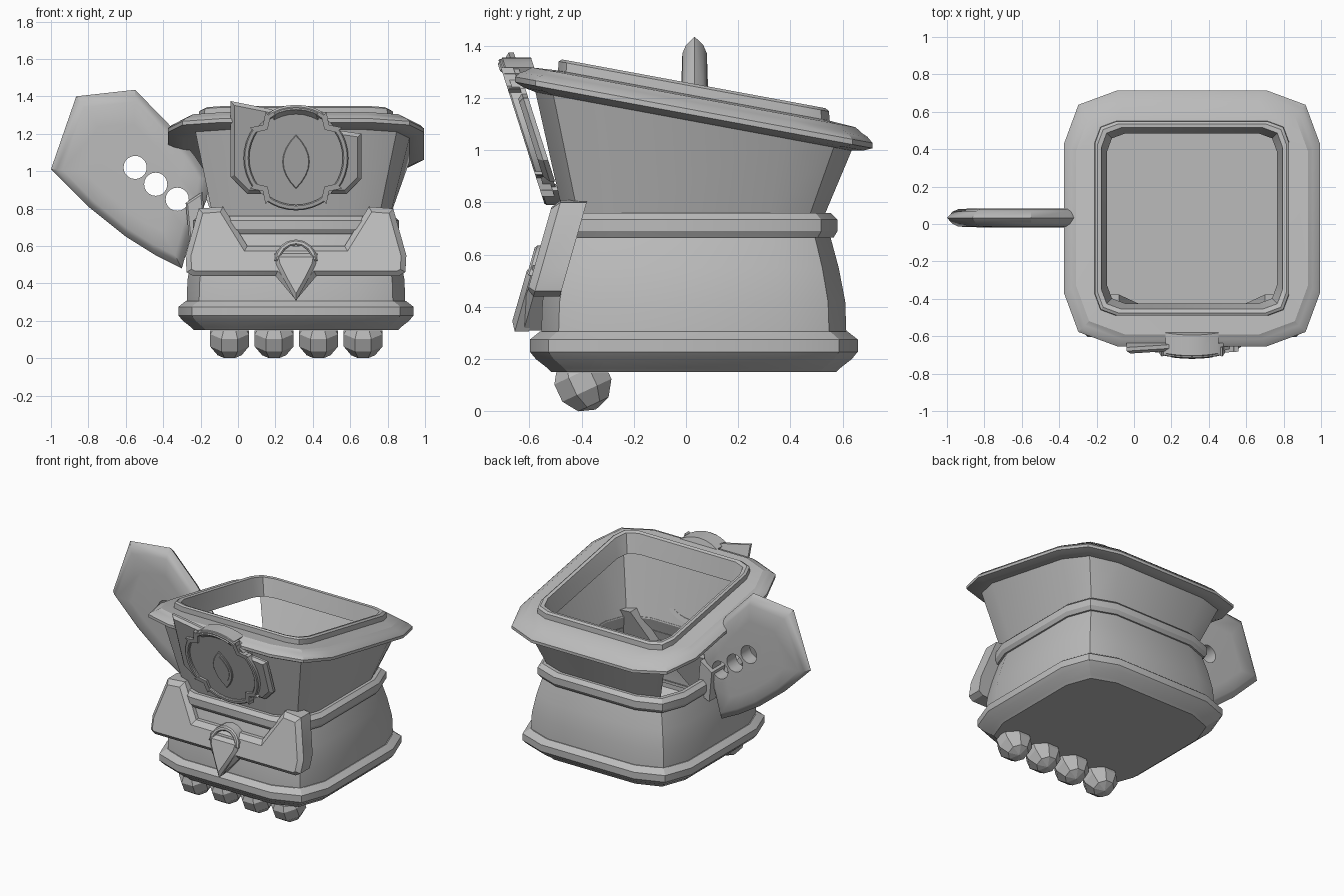
import bpy, bmesh, math
from mathutils import Matrix

if "Cube" in bpy.data.objects:
    bpy.data.objects.remove(bpy.data.objects["Cube"])

CX, CY = 0.31, 0.03
mat = bpy.data.materials.new("plain_grey")
mat.diffuse_color = (0.5, 0.5, 0.5, 1)
mat.use_nodes = True
mat.node_tree.nodes["Principled BSDF"].inputs["Base Color"].default_value = mat.diffuse_color


def finish(name, bm, angle=25):
    bmesh.ops.recalc_face_normals(bm, faces=bm.faces)
    me = bpy.data.meshes.new(name)
    bm.to_mesh(me)
    bm.free()
    ob = bpy.data.objects.new(name, me)
    bpy.context.collection.objects.link(ob)
    me.materials.append(mat)
    bpy.ops.object.select_all(action='DESELECT')
    ob.select_set(True)
    bpy.context.view_layer.objects.active = ob
    bpy.ops.object.shade_smooth_by_angle(angle=math.radians(angle))
    return ob


def section(h, c, m):
    """Square section whose corners have two facets."""
    pts = []
    for k in range(4):
        a = k * math.pi / 2
        for x, y in ((h, h - c), (h - m, h - m), (h - c, h)):
            pts.append((x * math.cos(a) - y * math.sin(a), x * math.sin(a) + y * math.cos(a)))
    return pts


def loft(name, rings, height=lambda y, z: z, skip=(), cap=False, closed=False):
    """rings: (half width, height, corner ratio)"""
    bm = bmesh.new()
    loops = []
    for h, z, r in rings:
        loops.append([bm.verts.new((CX + x, CY + y, height(CY + y, z)))
                      for x, y in section(h, r * h, 0.27 * r * h)])
    pairs = list(zip(loops, loops[1:])) + ([(loops[-1], loops[0])] if closed else [])
    for a, b in pairs:
        for i in range(12):
            if i not in skip:
                j = (i + 1) % 12
                bm.faces.new((a[i], a[j], b[j], b[i]))
    if cap:
        bm.faces.new(loops[0])
    return finish(name, bm)


def plate(name, outline, w0, w1, a, b, bevel=0.0):
    """Outline in x, z, extruded from depth w0 to w1 ahead of the plane y = a + b z."""
    bm = bmesh.new()
    back, front = [[bm.verts.new((x, a + b * z - w, z)) for x, z in outline] for w in (w0, w1)]
    n = len(outline)
    bm.faces.new(back)
    f = bm.faces.new(front)
    for i in range(n):
        j = (i + 1) % n
        bm.faces.new((back[i], back[j], front[j], front[i]))
    if bevel:
        bmesh.ops.recalc_face_normals(bm, faces=bm.faces)
        bmesh.ops.bevel(bm, geom=list(f.edges), offset=bevel, segments=1, affect='EDGES')
    return finish(name, bm)


def arc(cx, cz, r, a0, a1, n):
    return [(cx + r * math.cos(math.radians(a0 + (a1 - a0) * i / n)),
             cz + r * math.sin(math.radians(a0 + (a1 - a0) * i / n))) for i in range(n + 1)]


# Body: base band, lower wall, waist band
R = 0.42
loft("base_band", [(0.545, 0.15, R), (0.56, 0.165, R), (0.605, 0.20, R), (0.628, 0.228, R),
                   (0.628, 0.275, R), (0.59, 0.305, R), (0.575, 0.305, R)], cap=True)
loft("lower_wall", [(0.585, 0.28, R), (0.58, 0.42, R), (0.555, 0.55, R), (0.52, 0.68, R), (0.50, 0.75, R)])
loft("waist_band", [(0.52, 0.665, R), (0.535, 0.665, R), (0.55, 0.69, R), (0.55, 0.735, R),
                    (0.525, 0.76, R), (0.50, 0.76, R)])


# Flared upper wall up to the tilted rim, open on the left
def tilt(y, z):
    return z + 1.16 - 0.185 * y


loft("upper_wall", [(0.50, 0, R), (0.61, 1, R)], skip=(4, 5, 6),
     height=lambda y, t: 0.75 if t == 0 else tilt(y, -0.03))
loft("rim", [(0.455, -0.03, .22), (0.485, 0.095, .22), (0.505, 0.10, .22), (0.518, 0.09, .22),
             (0.52, 0.055, .22), (0.62, 0.048, R), (0.645, 0.03, R), (0.665, 0.02, R), (0.685, 0.0, R),
             (0.685, -0.02, R), (0.65, -0.035, R), (0.60, -0.045, R)], height=tilt, closed=True)

# Faceted balls under the front edge, cut flat against the base
for i in range(4):
    bm = bmesh.new()
    bmesh.ops.create_uvsphere(bm, u_segments=8, v_segments=5, radius=0.118)
    bmesh.ops.rotate(bm, verts=bm.verts, matrix=Matrix.Rotation(math.radians(22.5), 3, 'Z'))
    bmesh.ops.rotate(bm, verts=bm.verts, matrix=Matrix.Rotation(math.radians(25), 3, 'X'))
    low = min(v.co.z for v in bm.verts)
    bmesh.ops.translate(bm, verts=bm.verts, vec=(-0.045 + 0.238 * i, -0.395, -low))
    bmesh.ops.bisect_plane(bm, geom=bm.verts[:] + bm.edges[:] + bm.faces[:],
                           plane_co=(0, 0, 0.149), plane_no=(0, 0, 1), clear_outer=True)
    finish(f"front_ball_{i + 1}", bm, 5)

# Winged crest on the lower front
A, B = -0.739, 0.286
half = [(0.105, 0.60), (0.26, 0.60), (0.39, 0.81), (0.52, 0.80), (0.59, 0.55), (0.585, 0.46),
        (0.55, 0.44), (0.11, 0.44)]
crest = [(CX + x, z) for x, z in half] + [(CX, 0.31)] + [(CX - x, z) for x, z in reversed(half)]
plate("crest", crest, -0.13, 0.0, A, B, 0.028)
spike = [(CX + x, z) for x, z in ((-0.115, 0.56), (0.115, 0.56), (0.105, 0.50), (0.07, 0.43), (0, 0.305),
                                  (-0.07, 0.43), (-0.105, 0.50))]
plate("crest_spike", spike, -0.05, 0.025, A, B, 0.02)
plate("crest_arch", arc(CX, 0.52, 0.115, 0, 180, 8) + arc(CX, 0.52, 0.085, 180, 0, 8),
      -0.08, 0.02, A, B, 0.008)

# Round emblem on the upper front
A, B, CZ = -0.27, -0.32, 1.07
back = [(-0.04, 1.375), (0.16, 1.335), (0.52, 1.22), (0.66, 1.20), (0.66, 0.96), (0.58, 0.88),
        (0.05, 0.88), (-0.04, 0.97)]
plate("emblem_back", back, -0.05, -0.01, A, B, 0.02)
plate("emblem_disc", arc(CX, CZ, 0.265, 0, 348.75, 31), -0.045, 0.0, A, B)
for i in range(4):
    m = i * 90
    plate(f"emblem_ring_{i + 1}", arc(CX, CZ, 0.28, m - 37, m + 37, 8) + arc(CX, CZ, 0.25, m + 37, m - 37, 8),
          -0.05, 0.018, A, B, 0.006)
    d = math.radians(m + 45)
    chevron = [(0.29, -0.06), (0.25, -0.055), (0.215, 0), (0.25, 0.055), (0.29, 0.06), (0.25, 0)]
    plate(f"emblem_chevron_{i + 1}",
          [(CX + u * math.cos(d) - v * math.sin(d), CZ + u * math.sin(d) + v * math.cos(d))
           for u, v in chevron], -0.03, 0.018, A, B)


def lens(w, h):
    """Pointed oval around the emblem centre."""
    k = [i / 4 - 1 for i in range(9)]
    right = [(CX + w * (1 - t * t), CZ - 0.02 + h * t) for t in k]
    return right + [(2 * CX - x, z) for x, z in reversed(right[1:-1])]


plate("emblem_lens_rim", lens(0.072, 0.145), -0.01, 0.010, A, B, 0.004)
plate("emblem_lens", lens(0.052, 0.105), 0.0, 0.014, A, B)
plate("emblem_knob", arc(CX, CZ, 0.285, 60, 120, 6) + arc(CX, CZ, 0.235, 120, 60, 6),
      -0.11, 0.025, A, B, 0.025)

# Side blade with tapered edges and three holes
outline = [(-1.0, 1.01), (-0.865, 1.40), (-0.55, 1.435), (-0.35, 1.23), (-0.23, 1.08), (-0.15, 0.96),
           (-0.17, 0.84), (-0.25, 0.66), (-0.30, 0.48), (-0.44, 0.55), (-0.60, 0.65), (-0.80, 0.81)]
bm = bmesh.new()
bx, bz, by = -0.56, 0.98, 0.033
edge = [bm.verts.new((x, by, z)) for x, z in outline]
for s in (-1, 1):
    prev = edge
    for k, t in ((0.93, 0.033), (0.86, 0.047), (0.6, 0.051)):
        ring = [bm.verts.new((bx + (x - bx) * k, by + s * t, bz + (z - bz) * k)) for x, z in outline]
        for i in range(len(edge)):
            j = (i + 1) % len(edge)
            bm.faces.new((prev[i], prev[j], ring[j], ring[i]))
        prev = ring
    bm.faces.new(prev)
blade = finish("side_blade", bm, 60)
bm = bmesh.new()
for x, z in ((-0.55, 1.02), (-0.44, 0.93), (-0.325, 0.85)):
    bmesh.ops.create_cone(bm, cap_ends=True, segments=20, radius1=0.062, radius2=0.062, depth=0.4,
                          matrix=Matrix.Translation((x, by, z)) @ Matrix.Rotation(math.pi / 2, 4, 'X'))
cutter = finish("hole_cutter", bm)
cutter.hide_render = True
bpy.ops.object.select_all(action='DESELECT')
blade.select_set(True)
bpy.context.view_layer.objects.active = blade
mod = blade.modifiers.new("holes", 'BOOLEAN')
mod.operation, mod.solver, mod.object = 'DIFFERENCE', 'EXACT', cutter
bpy.ops.object.modifier_apply(modifier="holes")
bpy.data.objects.remove(cutter)
bpy.ops.object.shade_smooth_by_angle(angle=math.radians(40))

# Bracket holding the blade
plate("blade_bracket", [(-0.28, 0.83), (-0.19, 0.89), (-0.17, 0.66), (-0.26, 0.62)],
      -0.08, 0.08, by, 0, 0.01)
